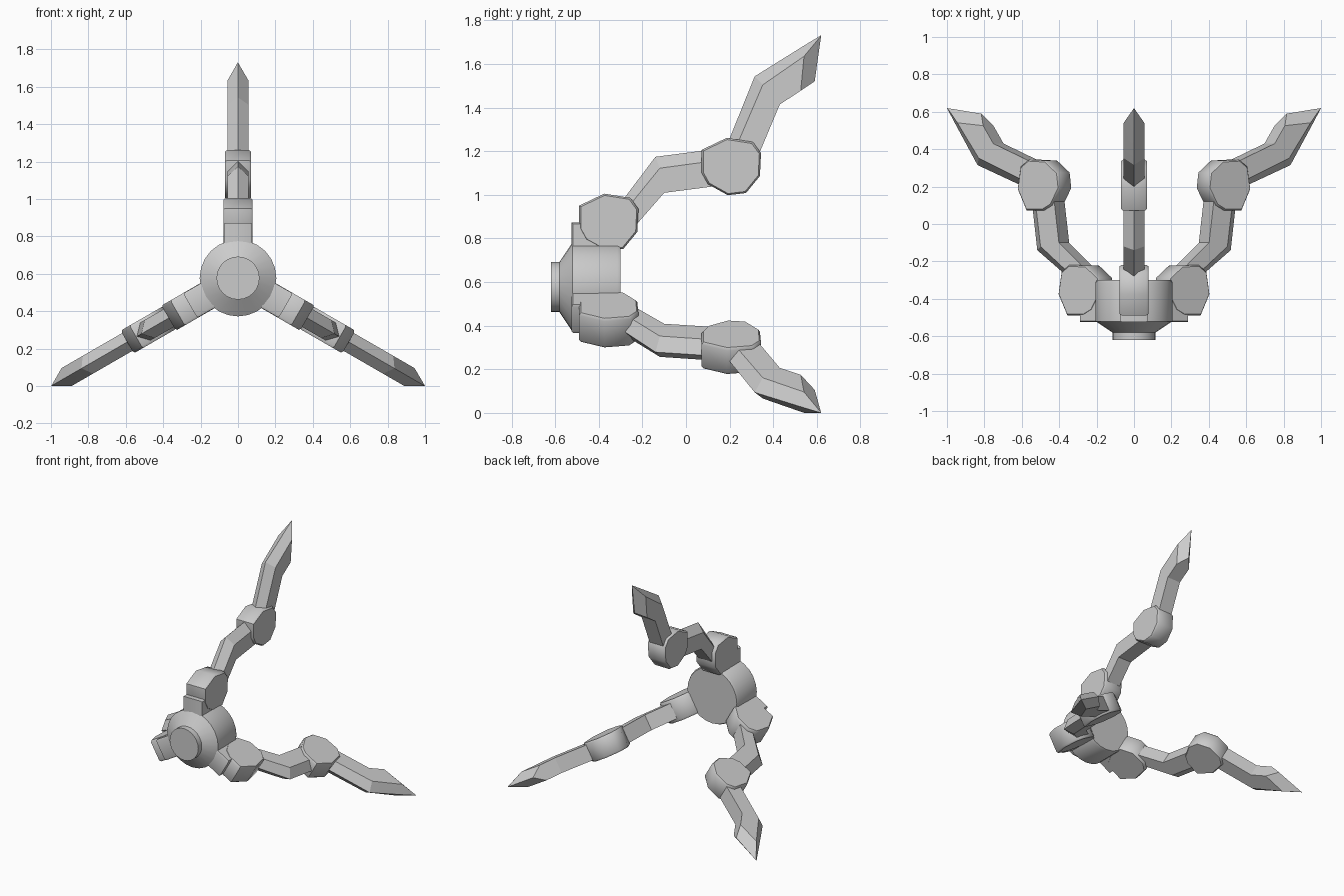
import bpy, bmesh, math

if "Cube" in bpy.data.objects:
    bpy.data.objects.remove(bpy.data.objects["Cube"])

AXIS_Z = 0.577  # height of the hub axis, which runs along y


def finish(name, bm, angle=30):
    """Recalculate normals, drop doubles, link the object on the hub axis."""
    bmesh.ops.remove_doubles(bm, verts=bm.verts, dist=0.0005)
    bmesh.ops.recalc_face_normals(bm, faces=bm.faces)
    me = bpy.data.meshes.new(name)
    bm.to_mesh(me)
    bm.free()
    ob = bpy.data.objects.new(name, me)
    bpy.context.collection.objects.link(ob)
    ob.location.z = AXIS_Z
    bpy.ops.object.select_all(action='DESELECT')
    ob.select_set(True)
    bpy.context.view_layer.objects.active = ob
    bpy.ops.object.shade_smooth_by_angle(angle=math.radians(angle))
    return ob


def loft(name, rings, angle=30):
    """Skin a list of equal-length point rings and cap both ends."""
    bm = bmesh.new()
    loops = [[bm.verts.new(p) for p in ring] for ring in rings]
    n = len(loops[0])
    for a, b in zip(loops, loops[1:]):
        for i in range(n):
            j = (i + 1) % n
            bm.faces.new((a[i], a[j], b[j], b[i]))
    bm.faces.new(loops[0])
    bm.faces.new(loops[-1])
    return finish(name, bm, angle)


def section(ridge, shoulder, inner, w):
    """Five-sided bar section: outer ridge, two shoulders, flat inner side."""
    pts = [(0, ridge), (w, shoulder), (w, inner), (-w, inner), (-w, shoulder)]
    return [(x, y, z - AXIS_Z) for x, (y, z) in pts]


def disc(name, outline, half, angle=30):
    """Side outline (y, z) thickened along x with a small chamfer."""
    cy = sum(p[0] for p in outline) / len(outline)
    cz = sum(p[1] for p in outline) / len(outline)
    rings = []
    for x, s in ((-half, 0.94), (-half + 0.012, 1), (half - 0.012, 1), (half, 0.94)):
        rings.append([(x, cy + (y - cy) * s, cz + (z - cz) * s - AXIS_Z)
                      for y, z in outline])
    return loft(name, rings, angle)


# hub: stub, cone and drum turned around the y axis
SIDES = 24
profile = [(-0.62, 0.115), (-0.58, 0.115), (-0.52, 0.205), (-0.315, 0.205), (-0.30, 0.198)]
loft("hub", [[(r * math.sin(2 * math.pi * i / SIDES), y,
               r * math.cos(2 * math.pi * i / SIDES)) for i in range(SIDES)]
             for y, r in profile])

KNUCKLE = [(-0.375, 1.005), (-0.255, 0.986), (-0.218, 0.936), (-0.223, 0.83),
           (-0.287, 0.752), (-0.370, 0.742), (-0.462, 0.793), (-0.490, 0.844),
           (-0.490, 0.950)]

for k, side in enumerate(("top", "right", "left")):
    parts = []
    # mounting block on the drum
    parts.append(disc(side + "_mount", [(-0.525, 0.70), (-0.525, 0.872),
                                        (-0.32, 0.872), (-0.32, 0.70)], 0.075))
    # two knuckle joints
    parts.append(disc(side + "_inner_joint", KNUCKLE, 0.077, 50))
    parts.append(disc(side + "_outer_joint",
                      [(y + 0.562, z + 0.256) for y, z in KNUCKLE], 0.070, 50))
    # bent arm between the joints
    parts.append(loft(side + "_arm", [
        section((-0.37, 0.87), (-0.345, 0.845), (-0.30, 0.78), 0.055),
        section((-0.14, 1.174), (-0.12, 1.122), (-0.10, 1.009), 0.055),
        section((0.20, 1.218), (0.20, 1.165), (0.20, 1.048), 0.055)], 15))
    # bent claw with a wedge tip
    parts.append(loft(side + "_claw", [
        section((0.16, 1.16), (0.20, 1.15), (0.29, 1.08), 0.055),
        section((0.315, 1.543), (0.352, 1.504), (0.43, 1.414), 0.055),
        section((0.535, 1.680), (0.541, 1.635), (0.526, 1.477), 0.055),
        section((0.62, 1.732), (0.6195, 1.729), (0.59, 1.52), 0.0)], 15))
    for ob in parts:
        ob.rotation_euler.y = k * math.radians(120)
